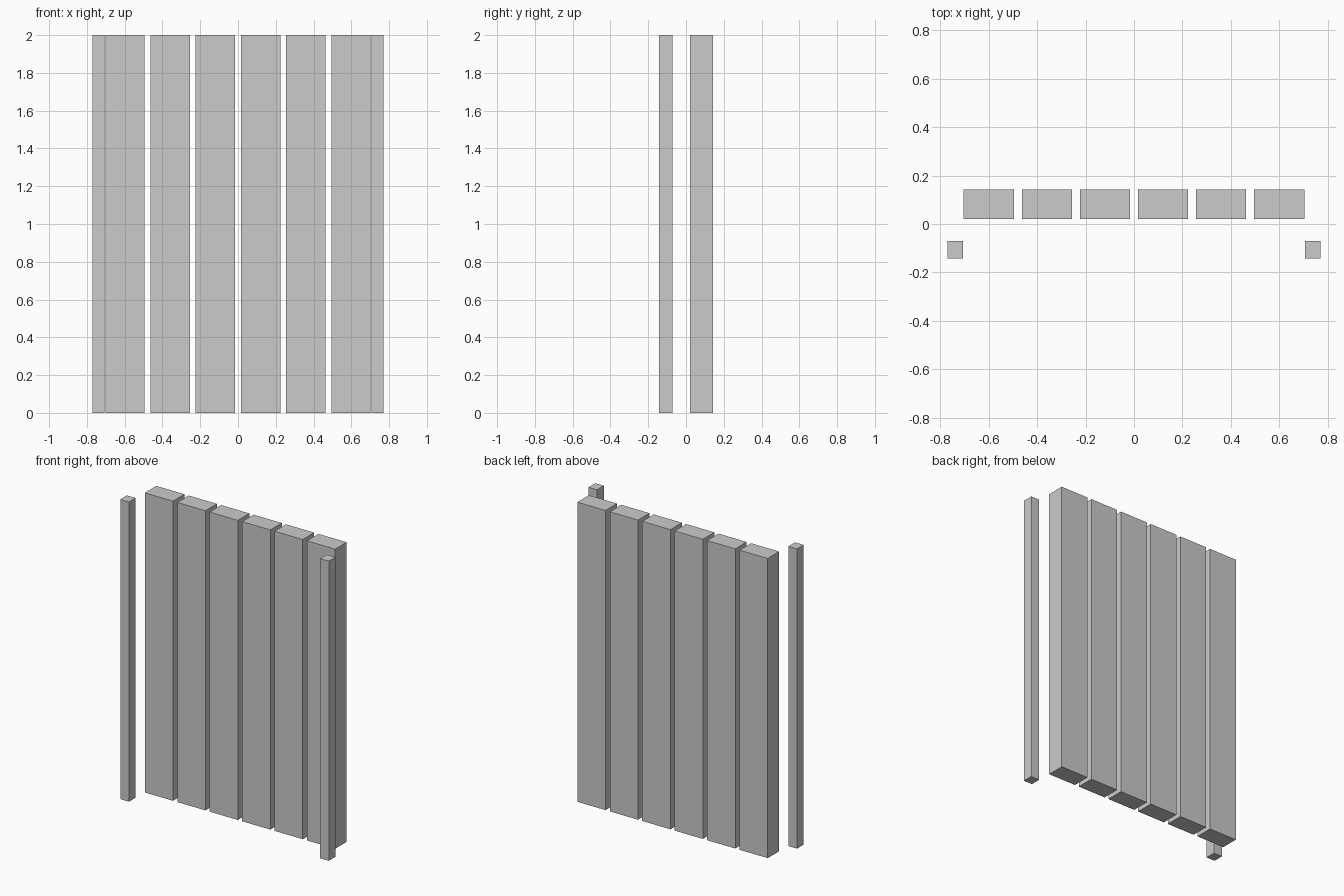
import bpy

if "Cube" in bpy.data.objects:
    bpy.data.objects.remove(bpy.data.objects["Cube"])


def box(name, x0, x1, y0, y1, z0, z1):
    bpy.ops.mesh.primitive_cube_add(size=1)
    ob = bpy.context.object
    ob.name = name
    ob.location = ((x0 + x1) / 2, (y0 + y1) / 2, (z0 + z1) / 2)
    ob.scale = (x1 - x0, y1 - y0, z1 - z0)
    bpy.ops.object.transform_apply(location=True, rotation=False, scale=True)
    return ob


HEIGHT = 2.0
PITCH = 0.2395
SLAT_WIDTH = 0.208

# Row of six vertical planks
for i in range(6):
    cx = (i - 2.5) * PITCH
    box(f"plank_{i + 1}", cx - SLAT_WIDTH / 2, cx + SLAT_WIDTH / 2,
        0.021, 0.142, 0, HEIGHT)

# Thin posts standing in front at both ends
for side, s in (("left", -1), ("right", 1)):
    xa, xb = sorted((s * 0.706, s * 0.77))
    box(f"{side}_post", xa, xb, -0.142, -0.071, 0, HEIGHT)
